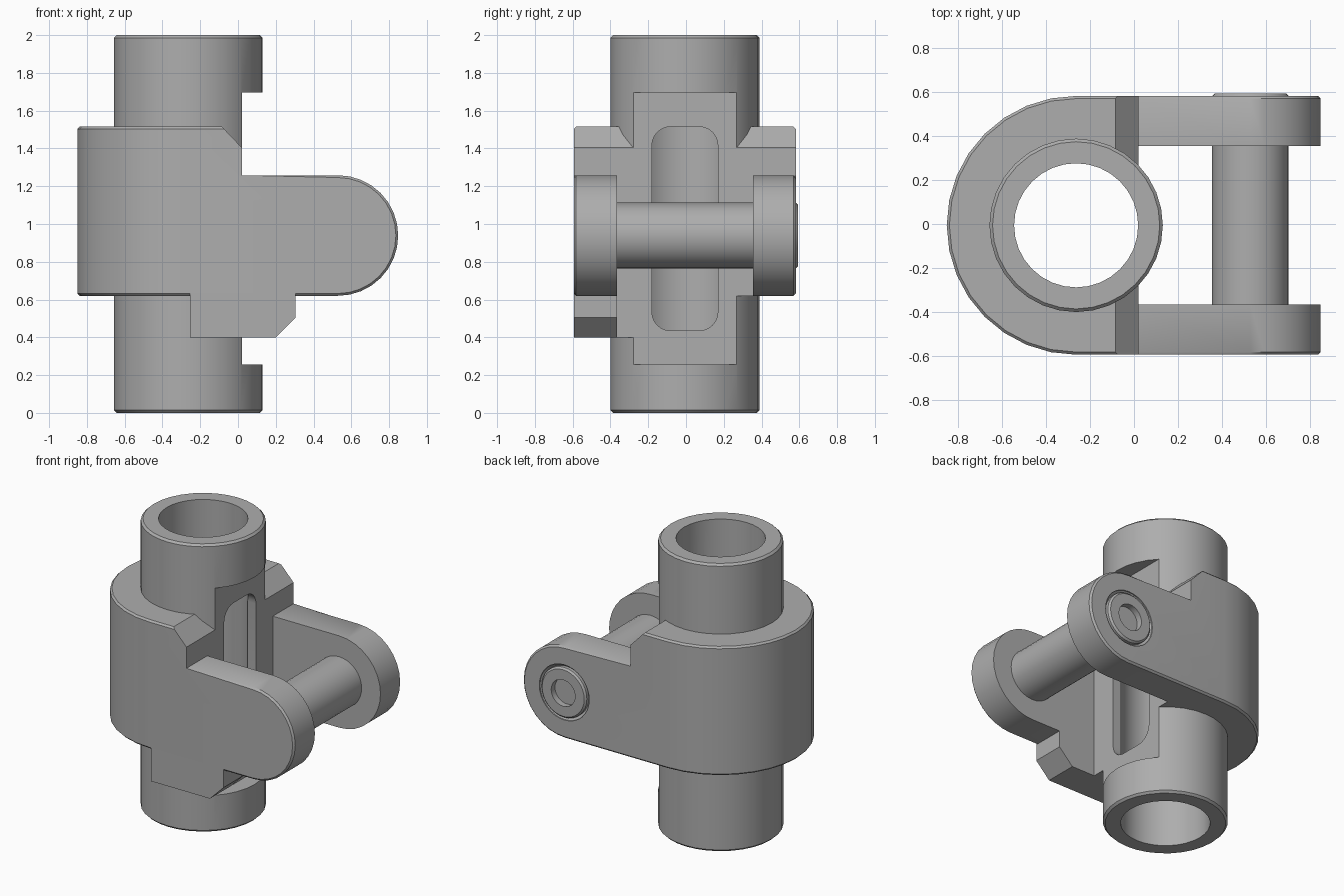
import bpy, bmesh, math
from mathutils import Vector

cube = bpy.data.objects.get("Cube")
if cube:
    bpy.data.objects.remove(cube, do_unlink=True)

CX, CY = -0.263, -0.006      # centre line of the tube and body
FLAT = 0.02                  # x of the flat front face of the body
R_BODY, GAP = 0.588, 0.36    # outer half width, half width between arms
BOTTOM, ARM_TOP, TOP = 0.62, 1.258, 1.515
PIN_X, PIN_Z, ARM_R = 0.529, 0.939, 0.319

grey = bpy.data.materials.new("plain grey")
grey.use_nodes = True
grey.diffuse_color = (0.42, 0.42, 0.42, 1)
grey.node_tree.nodes["Principled BSDF"].inputs["Base Color"].default_value = (0.42, 0.42, 0.42, 1)


def finish(name, bm):
    bmesh.ops.recalc_face_normals(bm, faces=bm.faces[:])
    mesh = bpy.data.meshes.new(name)
    bm.to_mesh(mesh)
    bm.free()
    mesh.materials.append(grey)
    obj = bpy.data.objects.new(name, mesh)
    bpy.context.collection.objects.link(obj)
    return obj


def prism(name, points, axis, lo, hi):
    """Extrude a 2D outline along an axis."""
    def place(u, v, d):
        return {"x": (d, u, v), "y": (u, d, v), "z": (u, v, d)}[axis]
    bm = bmesh.new()
    a = [bm.verts.new(place(u, v, lo)) for u, v in points]
    b = [bm.verts.new(place(u, v, hi)) for u, v in points]
    bm.faces.new(a)
    bm.faces.new(b)
    n = len(points)
    for i in range(n):
        j = (i + 1) % n
        bm.faces.new((a[i], a[j], b[j], b[i]))
    return finish(name, bm)


def lathe(name, profile, axis, centre, closed, steps=32):
    """Revolve (radius, distance) points round an axis."""
    bm = bmesh.new()
    rings = []
    for r, d in profile:
        ring = []
        for i in range(steps):
            t = math.tau * i / steps
            u, v = r * math.cos(t), r * math.sin(t)
            p = (u, v, d) if axis == "z" else (u, d, v)
            ring.append(bm.verts.new(Vector(p) + Vector(centre)))
        rings.append(ring)
    pairs = list(zip(rings, rings[1:]))
    if closed:
        pairs.append((rings[-1], rings[0]))
    else:
        bm.faces.new(rings[0])
        bm.faces.new(rings[-1])
    for a, b in pairs:
        for i in range(steps):
            j = (i + 1) % steps
            bm.faces.new((a[i], a[j], b[j], b[i]))
    return finish(name, bm)


def arc(cx, cy, r, start, end, n):
    angles = [math.radians(start + (end - start) * i / n) for i in range(n + 1)]
    return [(cx + r * math.cos(t), cy + r * math.sin(t)) for t in angles]


def box_points(u0, u1, v0, v1):
    return [(u0, v0), (u1, v0), (u1, v1), (u0, v1)]


def boolean(obj, cutter, operation="DIFFERENCE"):
    mod = obj.modifiers.new("cut", "BOOLEAN")
    mod.operation, mod.object, mod.solver = operation, cutter, "EXACT"
    bpy.context.view_layer.objects.active = obj
    bpy.ops.object.modifier_apply(modifier=mod.name)


def smooth(obj):
    bpy.ops.object.select_all(action="DESELECT")
    obj.select_set(True)
    bpy.context.view_layer.objects.active = obj
    bpy.ops.object.shade_smooth_by_angle(angle=math.radians(30))


# Cutters shared by the body and the tab
bore = lathe("bore_cutter", [(0.34, -1), (0.34, 3)], "z", (CX, CY, 0), False)
gap = prism("gap_cutter", box_points(FLAT, 2, CY - GAP, CY + GAP), "z", -1, 3)

# Body with two arms: side outline crossed with the rounded plan
side = [(-1, BOTTOM)] + arc(PIN_X, PIN_Z, ARM_R, -90, 90, 16)
side += [(FLAT, ARM_TOP), (FLAT, 1.405), (-0.085, TOP), (-1, TOP)]
body = prism("forked_body", side, "y", -1, 1)
plan_points = arc(CX, CY, R_BODY, 90, 270, 16) + [(2, CY - R_BODY), (2, CY + R_BODY)]
plan = prism("plan_cutter", plan_points, "z", -1, 3)
boolean(body, plan, "INTERSECT")
boolean(body, gap)
boolean(body, bore)


# Small chamfer round the outer rim of the body and arms
def on_outside(v):
    x, y = v.co.x - CX, v.co.y - CY
    return abs(y) > R_BODY - 0.002 or (x < 0 and math.hypot(x, y) > R_BODY - 0.002)


def is_rim(e):
    if len(e.link_faces) != 2 or not all(on_outside(v) for v in e.verts):
        return False
    near_step = any(1.3 < v.co.z < 1.5 for v in e.verts)
    return not near_step and e.calc_face_angle() > 0.6


bm = bmesh.new()
bm.from_mesh(body.data)
bmesh.ops.remove_doubles(bm, verts=bm.verts[:], dist=0.0005)
bmesh.ops.bevel(bm, geom=[e for e in bm.edges if is_rim(e)], offset=0.012,
                segments=1, affect="EDGES", clamp_overlap=True)
bm.to_mesh(body.data)
bm.free()

# Countersunk seat for the pin in the back arm
back = CY + R_BODY
seat = lathe("seat_cutter", [(0.165, back - 0.03), (0.192, back - 0.008), (0.192, back + 0.1)],
             "y", (PIN_X, 0, PIN_Z), False)
boolean(body, seat)

# Tab hanging below the front arm
tab_side = [(-0.255, 0.4), (0.2, 0.4), (0.305, 0.505), (0.305, 0.7), (-0.255, 0.7)]
tab = prism("lower_tab", tab_side, "y", CY - R_BODY, -0.2)
boolean(tab, gap)
boolean(tab, bore)

# Tube with a flat on the front side and a rounded slot
tube = lathe("tube", [(0.282, 0), (0.38, 0), (0.394, 0.014), (0.394, 1.986),
                      (0.38, 2), (0.282, 2)], "z", (CX, CY, 0), True)
flat = prism("flat_cutter", box_points(FLAT, 1, 0.255, 1.695), "y", -1, 1)
boolean(tube, flat)
slot_points = []
for sy, z, start in ((1, 1.415, 0), (-1, 1.415, 90), (-1, 0.535, 180), (1, 0.535, 270)):
    slot_points += arc(CY + sy * 0.075, z, 0.1, start, start + 90, 6)
slot = prism("slot_cutter", slot_points, "x", CX, 1)
boolean(tube, slot)

# Cross pin with a blind hole in its back end
end = 0.594
pin = lathe("cross_pin", [(0.174, -0.45), (0.174, end - 0.012), (0.162, end),
                          (0.092, end), (0.092, 0.1)], "y", (PIN_X, 0, PIN_Z), False)

for cutter in (bore, gap, plan, seat, flat, slot):
    bpy.data.objects.remove(cutter, do_unlink=True)
for part in (body, tab, tube, pin):
    smooth(part)
